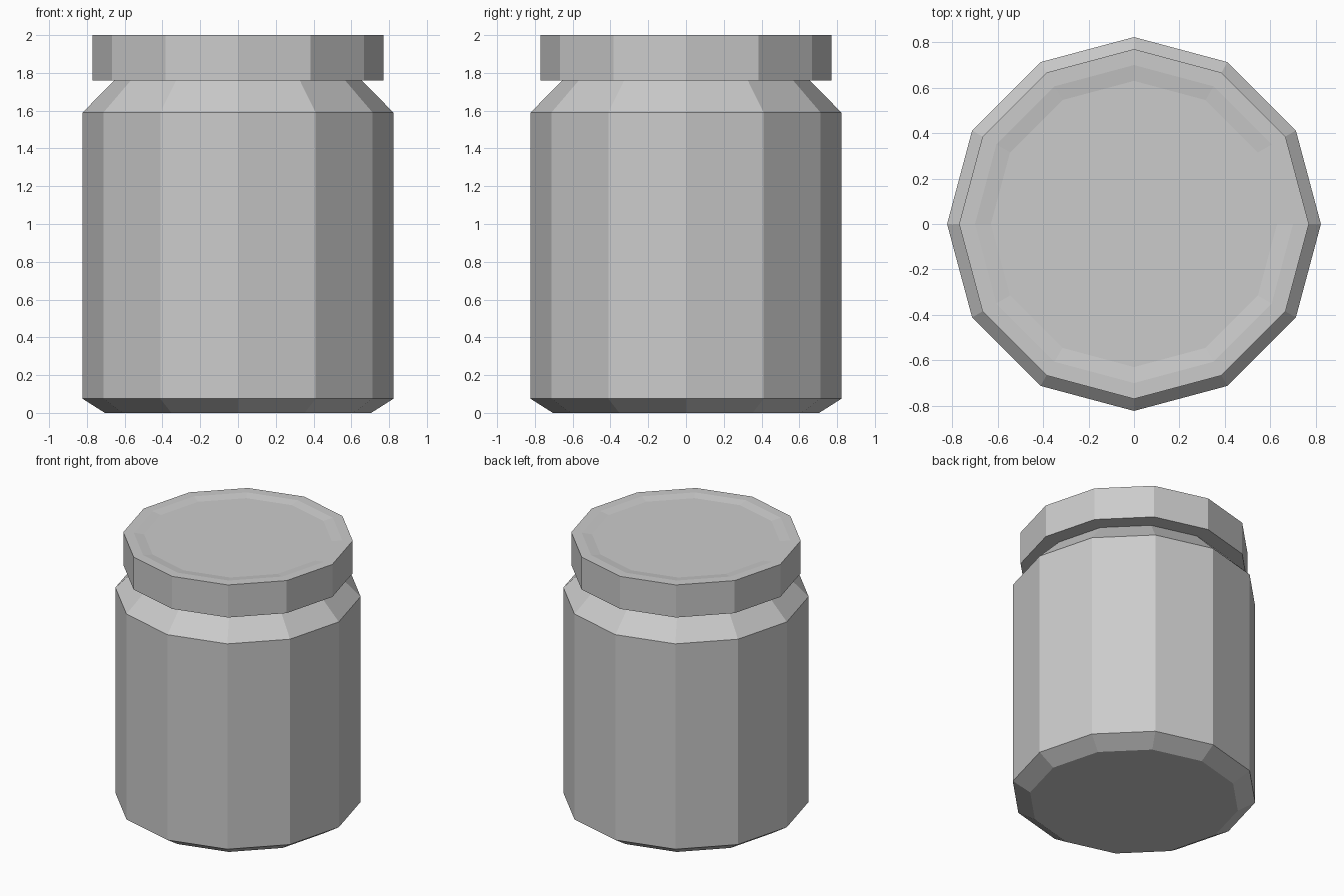
import bpy, bmesh
from math import cos, sin, tau

if "Cube" in bpy.data.objects:
    bpy.data.objects.remove(bpy.data.objects["Cube"])

SIDES = 12


def lathe(name, profile):
    """Stack twelve-sided rings (radius, z) and cap both ends."""
    bm = bmesh.new()
    rings = [[bm.verts.new((r * cos(tau * i / SIDES), r * sin(tau * i / SIDES), z))
              for i in range(SIDES)] for r, z in profile]
    for low, high in zip(rings, rings[1:]):
        for i in range(SIDES):
            j = (i + 1) % SIDES
            bm.faces.new((low[i], low[j], high[j], high[i]))
    bm.faces.new(rings[0][::-1])
    bm.faces.new(rings[-1])
    mesh = bpy.data.meshes.new(name)
    bm.to_mesh(mesh)
    bm.free()
    obj = bpy.data.objects.new(name, mesh)
    bpy.context.collection.objects.link(obj)
    return obj


# Jar body: chamfered base, straight wall, sloping shoulder, top tucked into the lid
lathe("jar_body", [(0.705, 0), (0.823, 0.075), (0.823, 1.59), (0.655, 1.76), (0.655, 1.77)])

# Lid: overhanging disc with a shallow recess in the top
lathe("jar_lid", [(0.77, 1.76), (0.77, 2.0), (0.70, 2.0), (0.63, 1.99)])
